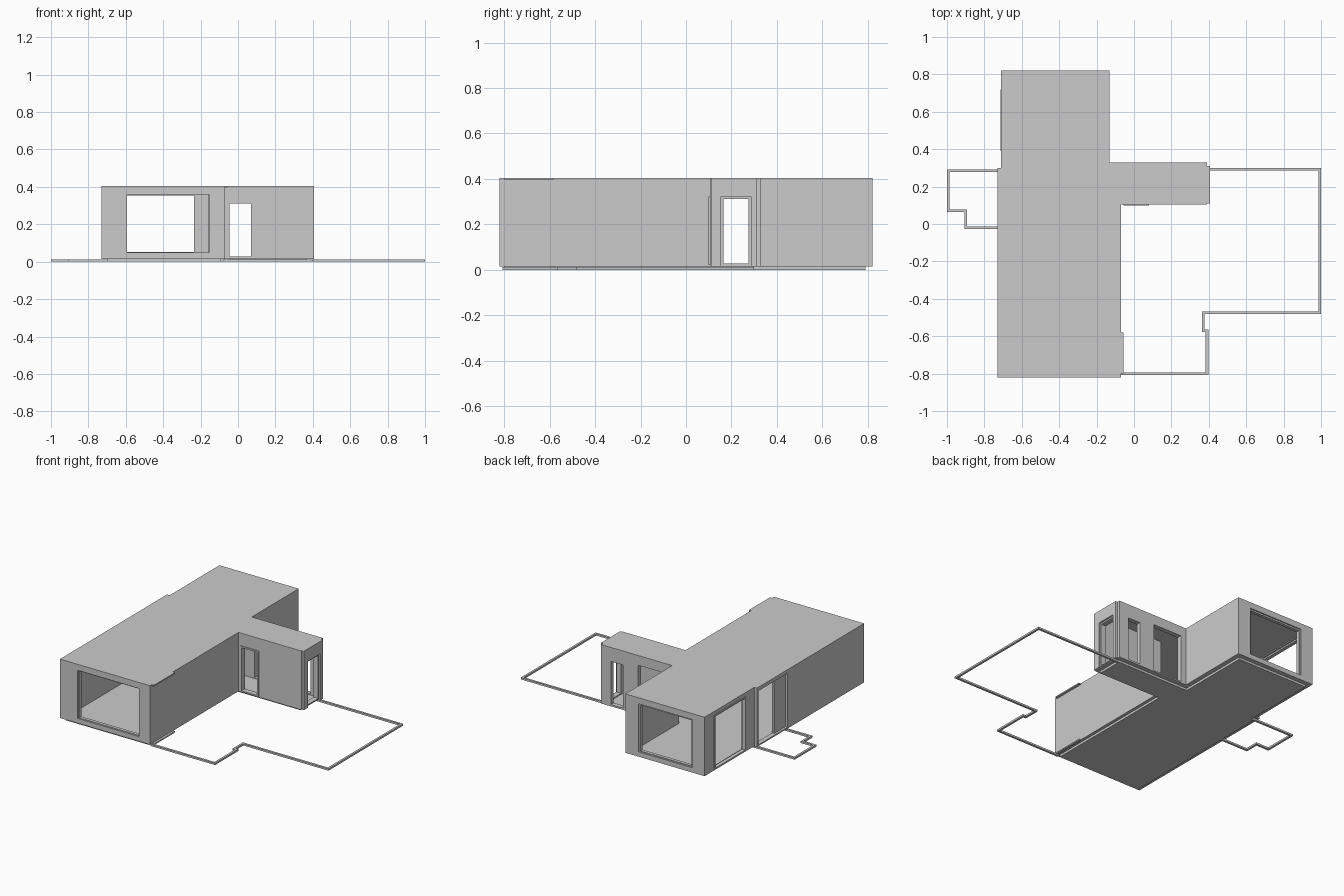
import bpy, bmesh
from mathutils import Vector

if "Cube" in bpy.data.objects:
    bpy.data.objects.remove(bpy.data.objects["Cube"])


def finish(name, bm):
    bmesh.ops.recalc_face_normals(bm, faces=bm.faces)
    mesh = bpy.data.meshes.new(name)
    bm.to_mesh(mesh)
    bm.free()
    ob = bpy.data.objects.new(name, mesh)
    bpy.context.scene.collection.objects.link(ob)
    return ob


def add_prism(bm, pts, z0, z1):
    face = bm.faces.new([bm.verts.new((x, y, z0)) for x, y in pts])
    ret = bmesh.ops.extrude_face_region(bm, geom=[face])
    up = [v for v in ret["geom"] if isinstance(v, bmesh.types.BMVert)]
    bmesh.ops.translate(bm, verts=up, vec=Vector((0, 0, z1 - z0)))
    if face.is_valid and len(face.link_loops if hasattr(face, "link_loops") else face.loops) == 0:
        bm.faces.remove(face)


def rect(x0, x1, y0, y1):
    return [(x0, y0), (x1, y0), (x1, y1), (x0, y1)]


def prism(name, pts, z0, z1):
    bm = bmesh.new()
    add_prism(bm, pts, z0, z1)
    return finish(name, bm)


def box(name, x0, x1, y0, y1, z0, z1):
    return prism(name, rect(x0, x1, y0, y1), z0, z1)


def frame(name, axis, a0, a1, d0, d1, z0, z1, t=0.01):
    """Slim surround lining an opening; axis is the direction the wall runs."""
    bm = bmesh.new()
    for p, q, b, c in ((a0, a0 + t, z0, z1), (a1 - t, a1, z0, z1),
                       (a0 + t, a1 - t, z1 - t, z1), (a0 + t, a1 - t, z0, z0 + t / 2)):
        r = rect(p, q, d0, d1) if axis == "x" else rect(d0, d1, p, q)
        add_prism(bm, r, b, c)
    return finish(name, bm)


def border(name, path, t=0.014, h=0.012):
    """Low kerb along an axis-aligned path."""
    bm = bmesh.new()
    k = t / 2
    for (xa, ya), (xb, yb) in zip(path, path[1:]):
        add_prism(bm, rect(min(xa, xb) - k, max(xa, xb) + k,
                           min(ya, yb) - k, max(ya, yb) + k), 0, h)
    return finish(name, bm)


# House shell: outer footprint with the rooms and openings cut away
outer = [(-.73, -.82), (-.07, -.82), (-.07, .105), (.39, .105), (.39, .33),
         (-.13, .33), (-.13, .82), (-.71, .82), (-.71, .30), (-.73, .30)]
inner = [(-.70, -.79), (-.10, -.79), (-.10, .135), (.36, .135), (.36, .30),
         (-.16, .30), (-.16, .79), (-.68, .79), (-.68, .27), (-.70, .27)]
shell = prism("house_shell", outer, .015, .405)

cutters = [
    prism("room_cutter", inner, .02, .387),
    box("front_window_cutter", -.60, -.15, -.9, -.75, .047, .365),
    box("back_window_cutter", -.62, -.225, .75, .9, .047, .365),
    box("left_window_cutter", -.8, -.65, .39, .72, .024, .38),
    box("left_door_cutter", -.8, -.65, .10, .285, .024, .38),
    box("left_recess_cutter", -.8, -.715, -.02, .11, .024, .38),
    box("wing_front_door_cutter", -.055, .08, .05, .18, .022, .322),
    box("wing_end_door_cutter", .3, .5, .155, .285, .022, .322),
    box("wing_back_door_cutter", .22, .33, .25, .4, .022, .322),
    box("wing_back_window_cutter", -.09, .12, .25, .4, .024, .34),
]
for c in cutters:
    c.hide_render = True
    m = shell.modifiers.new(c.name, "BOOLEAN")
    m.operation, m.solver, m.object = "DIFFERENCE", "EXACT", c
bpy.context.view_layer.update()
deps = bpy.context.evaluated_depsgraph_get()
cut_mesh = bpy.data.meshes.new_from_object(shell.evaluated_get(deps))
shell.modifiers.clear()
shell.data = cut_mesh
for c in cutters:
    bpy.data.objects.remove(c)

# Recessed foundation plate
base = [(-.70, -.80), (-.09, -.80), (-.09, .125), (.37, .125), (.37, .30),
        (-.16, .30), (-.16, .79), (-.68, .79), (-.68, .28), (-.70, .28)]
prism("foundation", base, 0, .015)

# Window and door surrounds
frame("front_window_frame", "x", -.60, -.15, -.812, -.79, .047, .365, .006)
frame("back_window_frame", "x", -.62, -.225, .79, .812, .047, .365)
frame("left_window_frame", "y", .39, .72, -.714, -.69, .024, .38)
frame("wing_front_door_frame", "x", -.055, .08, .10, .135, .022, .322)
frame("wing_end_door_frame", "y", .155, .285, .36, .395, .022, .322)
frame("wing_back_door_frame", "x", .22, .33, .30, .33, .022, .322)

# Raised surround on the wing end: two posts and a header
box("wing_end_post_front", .39, .405, .11, .155, .015, .405)
box("wing_end_post_back", .39, .405, .285, .31, .015, .405)
box("wing_end_header", .39, .405, .155, .285, .322, .405)

# Slim ledges on the right wall, at roof and floor
for part, z in (("roof_ledge", .397), ("floor_ledge", .008)):
    box(part, -.07, -.055, -.80, -.58, z, z + .008)

# Terrace borders on the ground
border("right_terrace_border", [(-.07, -.80), (.39, -.80), (.39, -.57), (.37, -.57),
                                (.37, -.475), (.993, -.475), (.993, .293), (.37, .293)])
border("left_terrace_border", [(-.70, .285), (-.993, .285), (-.993, .07), (-.90, .07),
                               (-.90, -.02), (-.70, -.02)])
